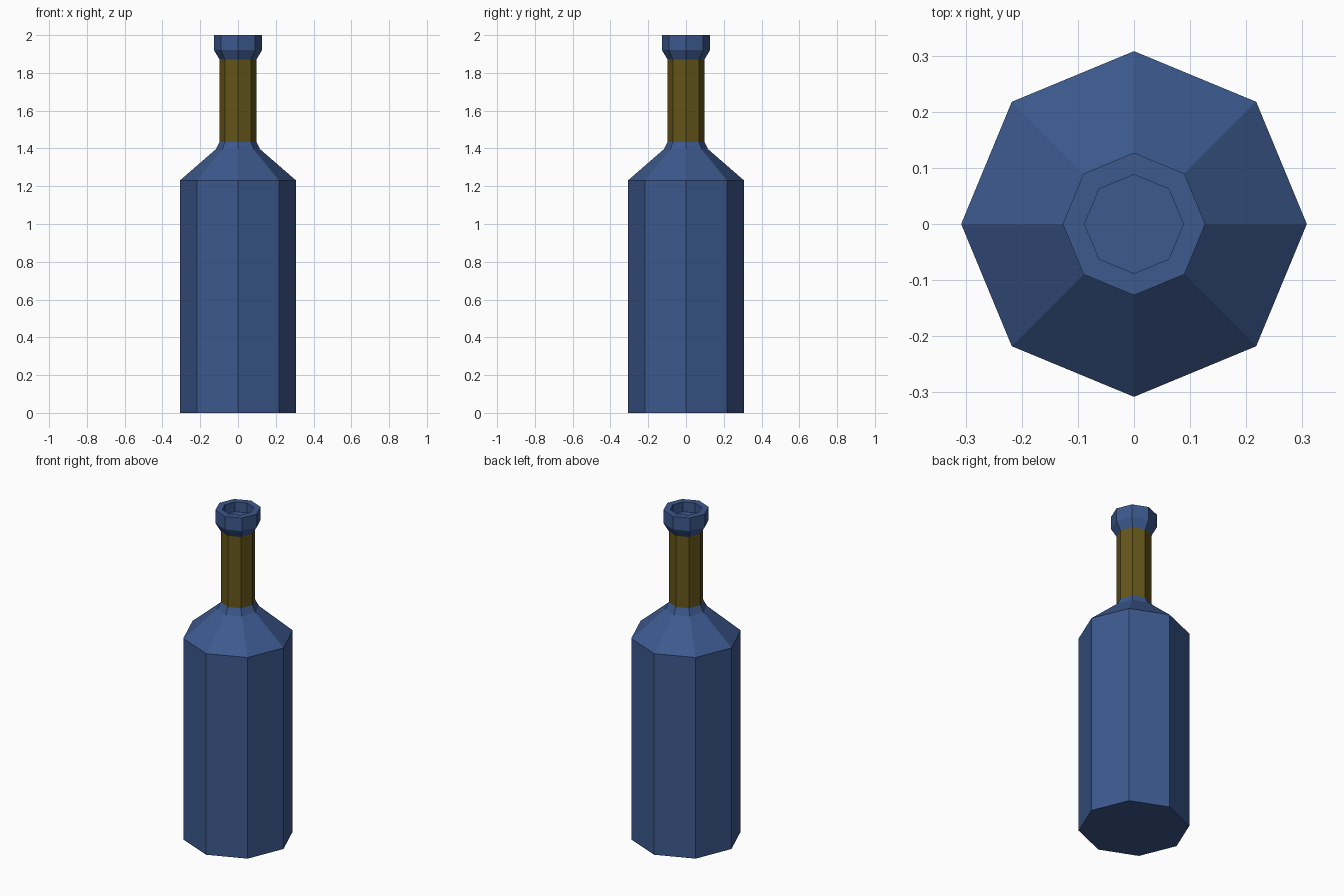
import bpy, bmesh
from math import cos, sin, pi

if "Cube" in bpy.data.objects:
    bpy.data.objects.remove(bpy.data.objects["Cube"])

SIDES = 8


def material(name, color):
    m = bpy.data.materials.new(name)
    m.diffuse_color = color
    m.use_nodes = True
    m.node_tree.nodes["Principled BSDF"].inputs["Base Color"].default_value = m.diffuse_color
    return m


def lathe(name, profile, mat, cap_start=False, cap_end=False):
    """Spin a (radius, z) profile into a flat-faced eight-sided shell."""
    bm = bmesh.new()
    rings = [[bm.verts.new((r * cos(2 * pi * i / SIDES), r * sin(2 * pi * i / SIDES), z))
              for i in range(SIDES)] for r, z in profile]
    for low, high in zip(rings, rings[1:]):
        for i in range(SIDES):
            j = (i + 1) % SIDES
            bm.faces.new((low[i], low[j], high[j], high[i]))
    if cap_start:
        bm.faces.new(rings[0][::-1])
    if cap_end:
        bm.faces.new(rings[-1])
    mesh = bpy.data.meshes.new(name)
    bm.to_mesh(mesh)
    bm.free()
    mesh.materials.append(mat)
    obj = bpy.data.objects.new(name, mesh)
    bpy.context.collection.objects.link(obj)
    return obj


blue = material("blue_glass", (0.045, 0.1, 0.27, 1))
brown = material("brown_wrap", (0.13, 0.09, 0.01, 1))

# Body with sloping shoulder
lathe("body", [(0.308, 0), (0.308, 1.23), (0.118, 1.395), (0.097, 1.435)], blue, cap_start=True)

# Wrapped neck
lathe("neck", [(0.097, 1.435), (0.097, 1.87)], brown)

# Flared lip with recessed mouth
lathe("lip", [(0.097, 1.87), (0.127, 1.92), (0.127, 2.0), (0.088, 2.0), (0.088, 1.94)],
      blue, cap_end=True)
